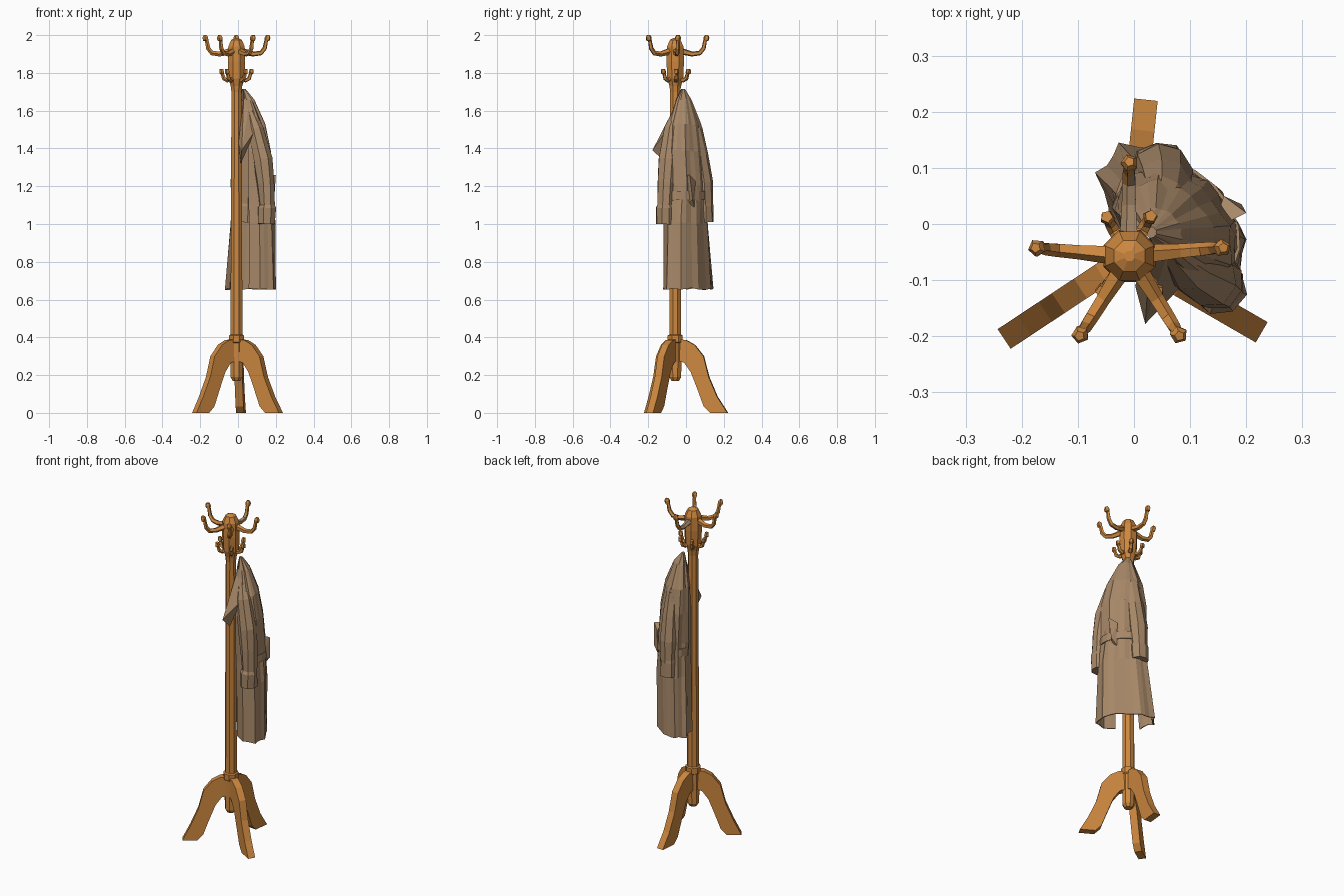
import bpy, bmesh, math, random
from mathutils import Vector

if "Cube" in bpy.data.objects:
    bpy.data.objects.remove(bpy.data.objects["Cube"])

random.seed(4)
PX, PY = -0.008, -0.057          # pole axis


def material(name, rgb):
    m = bpy.data.materials.new(name)
    m.diffuse_color = (*rgb, 1)
    m.use_nodes = True
    m.node_tree.nodes["Principled BSDF"].inputs["Base Color"].default_value = m.diffuse_color
    return m


WOOD = material("orange_wood", (0.61, 0.245, 0.05))
CLOTH = material("tan_cloth", (0.385, 0.245, 0.138))


def finish(bm, name, mat, recalc=True):
    if recalc:
        bmesh.ops.recalc_face_normals(bm, faces=bm.faces[:])
    me = bpy.data.meshes.new(name)
    bm.to_mesh(me)
    bm.free()
    me.materials.append(mat)
    ob = bpy.data.objects.new(name, me)
    bpy.context.collection.objects.link(ob)
    return ob


def loft(bm, rings, closed=True, caps=True):
    vs = [[bm.verts.new(p) for p in r] for r in rings]
    n = len(vs[0])
    for a, b in zip(vs, vs[1:]):
        for i in range(n if closed else n - 1):
            j = (i + 1) % n
            bm.faces.new((a[i], a[j], b[j], b[i]))
    if caps:
        bm.faces.new(vs[0][::-1])
        bm.faces.new(vs[-1])
    return vs


def tube(name, mat, path, radii, sides, jitter=0.0):
    pts = [Vector(p) for p in path]
    rings = []
    side = None
    for i, p in enumerate(pts):
        d = (pts[min(i + 1, len(pts) - 1)] - pts[max(i - 1, 0)]).normalized()
        if side is None:
            side = d.cross(Vector((0, 0, 1)))
            if side.length < 0.1:
                side = Vector((1, 0, 0))
        side = (side - d * side.dot(d)).normalized()
        up = d.cross(side)
        ring = []
        for k in range(sides):
            a = 2 * math.pi * (k + 0.5) / sides
            r = radii[i] * (1 + random.uniform(-jitter, jitter))
            ring.append(p + side * math.cos(a) * r + up * math.sin(a) * r)
        rings.append(ring)
    bm = bmesh.new()
    loft(bm, rings)
    return finish(bm, name, mat)


def polar(deg, r, z):
    a = math.radians(deg)
    return (PX + r * math.cos(a), PY + r * math.sin(a), z)


# Turned pole with bottom hub, collar and domed head
profile = [(.022, .17), (.034, .19), (.037, .37), (.043, .375), (.043, .41),
           (.034, .415), (.032, 1.0), (.029, 1.70), (.033, 1.73), (.046, 1.77),
           (.05, 1.86), (.047, 1.94), (.03, 1.975), (.01, 1.985)]
bm = bmesh.new()
loft(bm, [[polar(45 * k + 22.5, r, z) for k in range(8)] for r, z in profile])
finish(bm, "pole", WOOD)

# Three curved feet
outer = [(.02, .39), (.06, .385), (.105, .36), (.152, .30), (.18, .19), (.225, .085), (1, 0)]
inner = [(.02, .275), (.05, .265), (.085, .215), (.12, .125), (.153, .035), (.187, 0)]
for n, (ang, reach) in enumerate(((84, .28), (213.5, .268), (-30, .272))):
    bm = bmesh.new()
    a = math.radians(ang)
    off = Vector((-math.sin(a), math.cos(a), 0)) * 0.021
    outline = [Vector(polar(ang, min(r, reach), z)) for r, z in outer + inner[::-1]]
    loft(bm, [[p - off for p in outline], [p + off for p in outline]])
    finish(bm, f"foot_{n + 1}", WOOD)

# Long upper hooks, each ending in a knob
for n, ang in enumerate((90, 5, 175, -58, -122)):
    path = [(.03, 1.915), (.09, 1.90), (.13, 1.905), (.15, 1.93),
            (.158, 1.97), (.163, 1.975), (.166, 1.988), (.168, 2.0)]
    hook = tube(f"upper_hook_{n + 1}", WOOD, [polar(ang, r, z) for r, z in path],
                (.018, .014, .013, .012, .01, .015, .016, .009), 5)
    if n == 0:      # the rear hook has a tan upper side
        hook.data.materials.append(CLOTH)
        for f in hook.data.polygons:
            if f.normal.z > 0.5 and f.center.z < 1.93:
                f.material_index = 1

# Short lower hooks
for n, ang in enumerate((5, 62, 120, 175, -52, -128)):
    path = [(.025, 1.775), (.05, 1.76), (.067, 1.77), (.075, 1.795),
            (.078, 1.80), (.081, 1.82)]
    tube(f"lower_hook_{n + 1}", WOOD, [polar(ang, r, z) for r, z in path],
         (.013, .012, .011, .009, .014, .011), 5)


# Point on an ellipse whose short axis faces away from the pole (45 degrees)
def oval(cx, cy, rs, rt, deg, f=1.0):
    a = math.radians(deg)
    t, s = rt * f * math.cos(a) * 0.7071, rs * f * math.sin(a) * 0.7071
    return cx + t - s, cy + t + s


# Coat body: a folded sheet hanging beside the pole, open towards it
sections = [  # z, centre x, centre y, long radius, short radius
    (1.715, .030, -.015, .010, .010), (1.65, .045, -.012, .045, .036),
    (1.52, .060, -.008, .098, .070), (1.38, .072, -.006, .120, .085),
    (1.20, .075, .000, .122, .092), (1.12, .076, .000, .124, .090),
    (1.00, .078, .000, .135, .092), (.65, .068, .012, .158, .092)]
N = 24
rings = []
for k, (z, cx, cy, rs, rt) in enumerate(sections):
    ring = []
    for i in range(N):
        f = 1 + 0.05 * math.sin(i * 2.1 + k * 0.5) + random.uniform(-.03, .02)
        x, y = oval(cx, cy, rs, rt, -155 + 310 * i / (N - 1), f)
        ring.append((x, y, z + (random.uniform(0, .012) if k else 0)))
    rings.append(ring)
bm = bmesh.new()
vs = loft(bm, rings[::-1], closed=False, caps=False)
bm.faces.new(vs[-1])
coat = finish(bm, "coat_body", CLOTH, recalc=False)
coat.modifiers.new("thickness", 'SOLIDIFY').thickness = 0.005

# Limp sleeves with wider cuffs
tube("front_sleeve", CLOTH,
     [(.06, -.045, 1.61), (.095, -.075, 1.50), (.135, -.095, 1.34), (.148, -.105, 1.22),
      (.152, -.11, 1.10), (.152, -.11, 1.085), (.150, -.112, 1.0)],
     (.02, .043, .052, .050, .043, .048, .046), 8, 0.1)
tube("back_sleeve", CLOTH,
     [(.045, .01, 1.62), (.055, .045, 1.50), (.055, .072, 1.36), (.05, .09, 1.22),
      (.047, .097, 1.11), (.047, .098, 1.095), (.045, .10, 1.01)],
     (.02, .040, .049, .051, .045, .050, .048), 8, 0.1)


# Pointed collar flaps and belt tab as small faceted hulls
def hull(name, pts):
    bm = bmesh.new()
    for p in pts:
        bm.verts.new(p)
    bmesh.ops.convex_hull(bm, input=bm.verts[:])
    return finish(bm, name, CLOTH)


hull("front_lapel", [(.03, -.035, 1.67), (.06, -.05, 1.64), (.095, -.10, 1.50),
                     (.02, -.178, 1.39), (.002, -.11, 1.43), (.015, -.10, 1.32)])
hull("back_lapel", [(.02, .0, 1.66), (.05, .03, 1.62), (.03, .085, 1.48),
                    (-.02, .04, 1.42), (.0, .0, 1.46)])
hull("belt_tab", [(.14, -.01, 1.26), (.20, .02, 1.26), (.16, .05, 1.23),
                  (.15, .0, 1.10), (.192, .035, 1.13), (.16, .045, 1.09)])

# Belt hanging across the back of the coat
bm = bmesh.new()
belt = [[(*oval(.077, .001, .128, .096, d), z) for d in range(-120, 121, 20)]
        for z in (1.13, 1.175)]
loft(bm, belt, closed=False, caps=False)
b = finish(bm, "coat_belt", CLOTH, recalc=False)
b.modifiers.new("thickness", 'SOLIDIFY').thickness = 0.006
